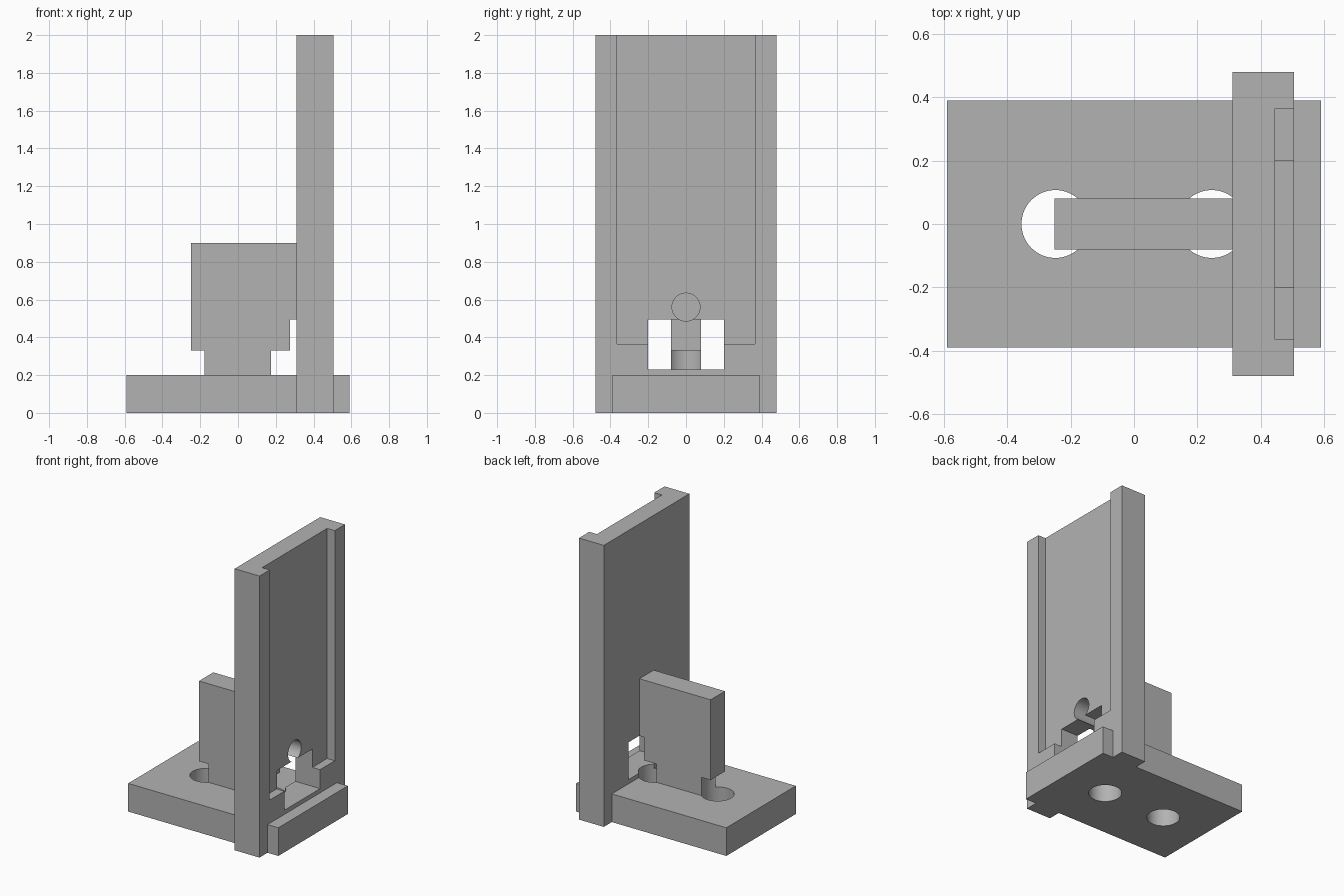
import bpy
import math
from mathutils import Vector

cube = bpy.data.objects.get("Cube")
if cube:
    bpy.data.objects.remove(cube, do_unlink=True)

grey = bpy.data.materials.new("plain grey")
grey.use_nodes = True
colour = (0.45, 0.45, 0.45, 1)
grey.diffuse_color = colour
grey.node_tree.nodes["Principled BSDF"].inputs["Base Color"].default_value = colour


def box(name, low, high):
    low, high = Vector(low), Vector(high)
    bpy.ops.mesh.primitive_cube_add(size=1, location=(low + high) / 2)
    ob = bpy.context.object
    ob.name = name
    ob.scale = high - low
    bpy.ops.object.transform_apply(location=True, rotation=True, scale=True)
    ob.data.materials.append(grey)
    return ob


def rod(name, radius, start, end):
    start, end = Vector(start), Vector(end)
    axis = end - start
    bpy.ops.mesh.primitive_cylinder_add(
        vertices=64, radius=radius, depth=axis.length, location=(start + end) / 2,
        rotation=axis.to_track_quat("Z", "Y").to_euler())
    ob = bpy.context.object
    ob.name = name
    ob.data.materials.append(grey)
    return ob


def combine(target, other, operation):
    mod = target.modifiers.new(other.name, "BOOLEAN")
    mod.operation = operation
    mod.solver = "EXACT"
    mod.object = other
    other.hide_render = True
    bpy.context.view_layer.objects.active = target
    bpy.ops.object.modifier_apply(modifier=mod.name)
    bpy.data.objects.remove(other, do_unlink=True)


# Solid parts: foot, upright plate and supporting rib
bracket = box("upright_bracket", (-0.59, -0.39, 0), (0.59, 0.39, 0.2))
combine(bracket, box("plate", (0.31, -0.48, 0), (0.505, 0.48, 2)), "UNION")
combine(bracket, box("rib", (-0.25, -0.08, 0.1), (0.4, 0.08, 0.9)), "UNION")

# Shallow channel open at the top, and the window behind the rib
combine(bracket, box("channel", (0.445, -0.365, 0.365), (0.6, 0.365, 2.1)), "DIFFERENCE")
combine(bracket, box("window", (0.275, -0.2, 0.23), (0.6, 0.2, 0.495)), "DIFFERENCE")

# Vertical mounting holes running through the foot into the rib
for x in (-0.248, 0.245):
    combine(bracket, rod("mounting_hole", 0.107, (x, 0, -0.1), (x, 0, 0.33)), "DIFFERENCE")

# Blind bolt hole through the plate
combine(bracket, rod("bolt_hole", 0.074, (0.6, 0, 0.56), (0.1, 0, 0.56)), "DIFFERENCE")

# Smooth the round holes and keep the edges crisp
bpy.ops.object.select_all(action="DESELECT")
bracket.select_set(True)
bpy.context.view_layer.objects.active = bracket
bpy.ops.object.shade_smooth_by_angle(angle=math.radians(30))
